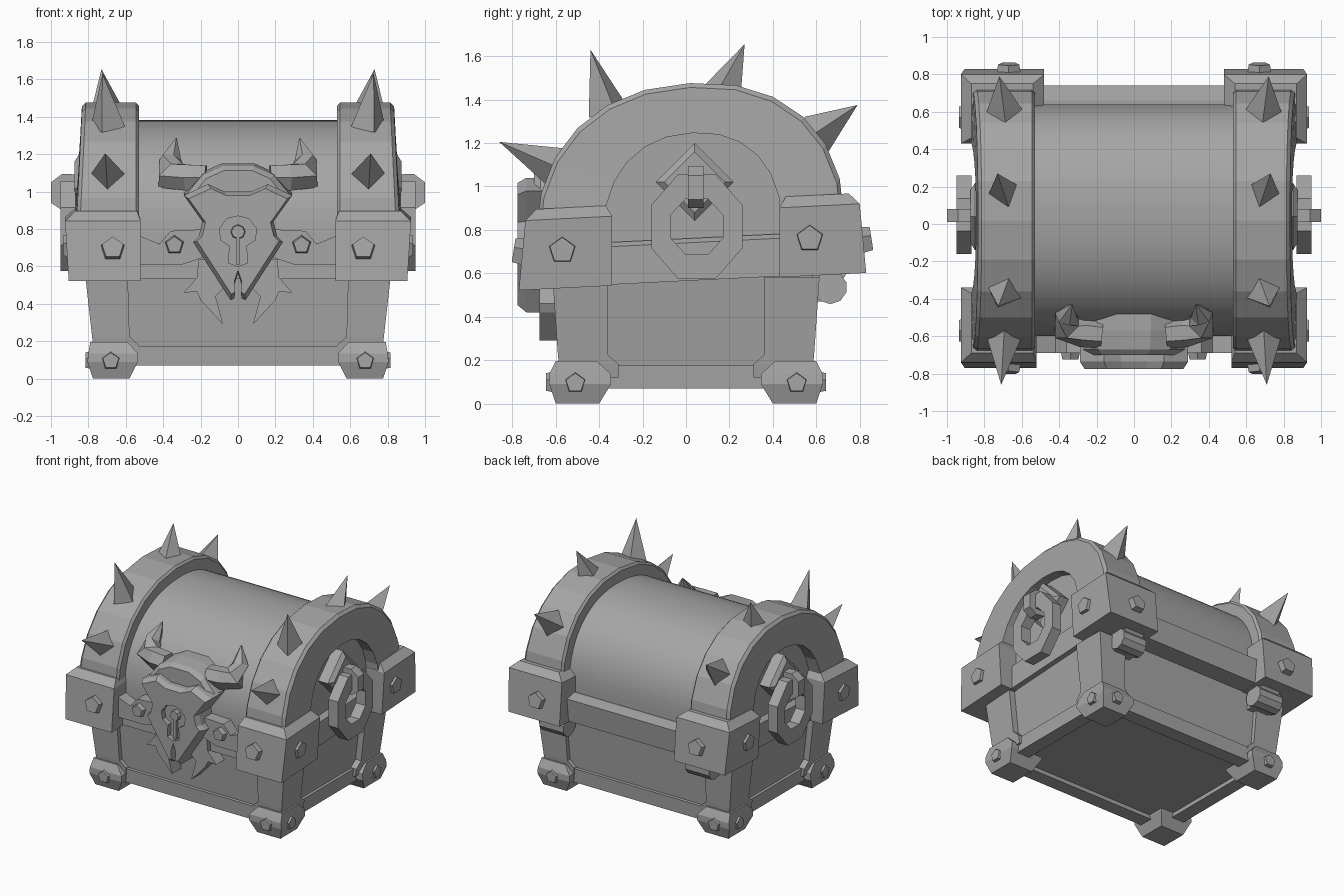
import bpy, bmesh, math
from mathutils import Vector, Matrix

cube = bpy.data.objects.get("Cube")
if cube:
    bpy.data.objects.remove(cube, do_unlink=True)

grey = bpy.data.materials.new("plain grey")
grey.use_nodes = True
grey.diffuse_color = (0.38, 0.38, 0.38, 1)
grey.node_tree.nodes["Principled BSDF"].inputs["Base Color"].default_value = (0.38, 0.38, 0.38, 1)

LID_SLOPE = 0.05
SIDES = ((1, "left"), (-1, "right"))
ENDS = ((-1, "front"), (1, "back"))


def finish(name, bm, tilt=False, smooth=False):
    if tilt:  # the lid sits slightly higher at the back
        for v in bm.verts:
            v.co.z += LID_SLOPE * v.co.y
    bmesh.ops.recalc_face_normals(bm, faces=bm.faces)
    mesh = bpy.data.meshes.new(name)
    bm.to_mesh(mesh)
    bm.free()
    mesh.materials.append(grey)
    obj = bpy.data.objects.new(name, mesh)
    bpy.context.collection.objects.link(obj)
    if smooth:
        bpy.ops.object.select_all(action='DESELECT')
        obj.select_set(True)
        bpy.context.view_layer.objects.active = obj
        bpy.ops.object.shade_smooth_by_angle(angle=math.radians(30))
    return obj


def loft(name, rings, cyclic=False, **kw):
    """Skin a list of equal rings; cap the ends unless cyclic."""
    bm = bmesh.new()
    rows = [[bm.verts.new(p) for p in ring] for ring in rings]
    n = len(rows[0])
    pairs = list(zip(rows, rows[1:])) + ([(rows[-1], rows[0])] if cyclic else [])
    for a, b in pairs:
        for i in range(n):
            j = (i + 1) % n
            bm.faces.new((a[i], a[j], b[j], b[i]))
    if not cyclic:
        bm.faces.new(rows[0])
        bm.faces.new(rows[-1])
    return finish(name, bm, **kw)


def spike(name, base, tip, r1, r2, sides, **kw):
    bm = bmesh.new()
    base, tip = Vector(base), Vector(tip)
    axis = tip - base
    turn = axis.to_track_quat('Z', 'Y').to_matrix().to_4x4()
    bmesh.ops.create_cone(bm, cap_ends=True, segments=sides, radius1=r1, radius2=r2,
                          depth=axis.length, matrix=Matrix.Translation((base + tip) / 2) @ turn)
    return finish(name, bm, **kw)


def rect(x0, x1, y0, y1, z, sx=1, sy=1):
    return [(sx * x, sy * y, z) for x, y in ((x0, y0), (x1, y0), (x1, y1), (x0, y1))]


def box_ring(hx, hy, z):
    return rect(-hx, hx, -hy, hy, z)


def mirrored(half):
    """Complete a right half outline across x = 0."""
    return half + [(-x, z) for x, z in reversed(half) if x > 0]


def facing(outline, y, scale=1, cz=0.78, sx=1):
    return [(sx * x * scale, y, cz + (z - cz) * scale) for x, z in outline]


def arch(ry, rz, steps, cy=0.02, cz=0.8):
    """Slightly boxy half ellipse on short legs."""
    pts = []
    for i in range(steps + 1):
        c, s = math.cos(math.pi * i / steps), abs(math.sin(math.pi * i / steps))
        pts.append((cy + ry * math.copysign(abs(c) ** 0.9, c), cz + rz * s ** 0.9))
    return [(pts[0][0], 0.66)] + pts + [(pts[-1][0], 0.66)]


# Lower chest: recessed core, bottom rim
loft("chest_core", [box_ring(0.72, 0.55, 0.1), box_ring(0.775, 0.585, 0.6)])
loft("bottom_rim", [box_ring(0.745, 0.575, 0.07), box_ring(0.75, 0.58, 0.175),
                    box_ring(0.64, 0.47, 0.175), box_ring(0.64, 0.47, 0.07)], cyclic=True)

# Lid: band, curved barrel, end straps
loft("lid_band", [rect(-0.81, 0.81, -0.64, 0.72, 0.565), rect(-0.81, 0.81, -0.64, 0.74, 0.74),
                  rect(-0.78, 0.78, -0.58, 0.66, 0.76)], tilt=True)
profile = arch(0.62, 0.58, 32)
loft("lid_barrel", [[(x, y, z) for y, z in profile] for x in (-0.77, 0.77)], tilt=True, smooth=True)

outer, inner = arch(0.71, 0.675, 12), arch(0.41, 0.445, 12, cy=0.03)
for sx, side in SIDES:
    rings = []
    for (oy, oz), (iy, iz) in zip(outer, inner):
        lean = 0.865 - 0.05 * (oz - 0.86)
        edge = 0.02 + (oy - 0.02) * 0.98
        rings.append([(sx * 0.53, edge, oz - 0.015), (sx * 0.545, oy, oz), (sx * (lean - 0.02), oy, oz),
                      (sx * lean, edge, oz - 0.02), (sx * (lean + 0.01), iy, iz), (sx * 0.53, iy, iz)])
    loft(side + "_lid_strap", rings, tilt=True)

    # Spikes around each strap
    for i, (by, bz, tx, ty, tz) in enumerate(((-0.59, 1.085, 0.71, -0.86, 1.205),
                                             (-0.36, 1.345, 0.725, -0.44, 1.63),
                                             (0.165, 1.42, 0.73, 0.27, 1.655),
                                             (0.6, 1.24, 0.72, 0.79, 1.375))):
        spike(f"{side}_spike_{i + 1}", (sx * 0.695, by, bz), (sx * tx, ty, tz), 0.098, 0, 4)

    for sy, end in ENDS:
        tag = f"{end}_{side}_"
        # Corner post and foot
        loft(tag + "post", [rect(0.53, 0.765, 0.31, 0.58, 0.12, sx, sy),
                            rect(0.53, 0.775, 0.31, 0.585, 0.18, sx, sy),
                            rect(0.58, 0.78, 0.36, 0.59, 0.225, sx, sy),
                            rect(0.59, 0.82, 0.36, 0.615, 0.58, sx, sy)])
        loft(tag + "foot", [rect(0.58, 0.775, 0.40, 0.60, 0, sx, sy),
                            rect(0.535, 0.805, 0.345, 0.63, 0.09, sx, sy),
                            rect(0.535, 0.80, 0.345, 0.63, 0.135, sx, sy),
                            rect(0.59, 0.79, 0.41, 0.60, 0.195, sx, sy)])
        spike(tag + "foot_bolt", (sx * 0.68, sy * 0.6, 0.095), (sx * 0.68, sy * 0.645, 0.095), 0.055, 0.045, 5)
        spike(tag + "foot_side_bolt", (sx * 0.77, sy * 0.51, 0.095), (sx * 0.815, sy * 0.51, 0.095), 0.055, 0.045, 5)

        # Lid corner guard with bolts
        x0, y0, y1 = (0.52, 0.34, 0.77) if sy < 0 else (0.48, 0.43, 0.83)
        loft(tag + "guard", [rect(x0, 0.905, y0, y1, 0.56, sx, sy),
                             rect(x0, 0.925, y0, y1 - 0.03, 0.88, sx, sy),
                             rect(0.54, 0.87, y0 + 0.03, y1 - 0.08, 0.93, sx, sy)], tilt=True)
        cz = 0.69 if sy < 0 else 0.745
        spike(tag + "guard_bolt", (sx * 0.67, sy * (y1 - 0.04), cz), (sx * 0.67, sy * (y1 + 0.025), cz + 0.01),
              0.07, 0.06, 5)
        spike(tag + "guard_side_bolt", (sx * 0.88, sy * 0.57, cz + 0.015), (sx * 0.935, sy * 0.57, cz + 0.015),
              0.07, 0.06, 5)

    # Hinge barrel with its leaf
    spike(side + "_hinge", (sx * 0.51, 0.665, 0.535), (sx * 0.71, 0.665, 0.535), 0.077, 0.077, 10, smooth=True)
    loft(side + "_hinge_leaf", [rect(0.53, 0.69, 0.57, 0.66, 0.47, sx), rect(0.53, 0.69, 0.57, 0.74, 0.6, sx)])

    # Side handle: diamond plate, bracket, hanging octagonal ring
    diamond = lambda x, r: [(sx * x, 0.04 + r * c, 1.02 + r * s) for c, s in ((0, 1), (1, 0), (0, -1), (-1, 0))]
    loft(side + "_handle_plate", [diamond(0.75, 0.18), diamond(0.85, 0.18), diamond(0.875, 0.14)])
    bracket = ((0.8, 0.92), (0.94, 0.9), (1.0, 0.94), (1.0, 1.05), (0.94, 1.095), (0.8, 1.09))
    loft(side + "_handle_bracket", [[(sx * x, y, z) for x, z in bracket] for y in (0.01, 0.08)])
    octagon = lambda x, ry, rz: [(sx * x, 0.05 + ry * math.cos(a), 0.815 + rz * math.sin(a))
                                 for a in (math.pi * (i + 0.5) / 4 for i in range(8))]
    loft(side + "_handle_ring", [octagon(0.87, 0.227, 0.26), octagon(0.95, 0.227, 0.26),
                                 octagon(0.95, 0.13, 0.14), octagon(0.87, 0.13, 0.14)], cyclic=True)

    # Emblem side straps, bolts, lower fangs
    tab = [(0.15, 0.80), (0.36, 0.79), (0.42, 0.72), (0.54, 0.77), (0.54, 0.61), (0.3, 0.61), (0.15, 0.66)]
    loft(side + "_emblem_strap", [facing(tab, y, sx=sx) for y in (-0.58, -0.69)])
    spike(side + "_emblem_bolt", (sx * 0.34, -0.68, 0.715), (sx * 0.34, -0.725, 0.715), 0.055, 0.045, 5)
    fang = [(0.06, 0.64), (0.21, 0.64), (0.22, 0.54), (0.29, 0.46), (0.22, 0.465), (0.2, 0.42),
            (0.08, 0.29), (0.12, 0.44), (0.06, 0.5)]
    loft(side + "_fang", [facing(fang, y, sx=sx) for y in (-0.54, -0.675)])

    # Curved horn
    path = ((0.17, -0.59, 1.075, 0.075), (0.27, -0.58, 1.075, 0.08), (0.36, -0.545, 1.085, 0.09),
            (0.362, -0.49, 1.17, 0.06), (0.33, -0.43, 1.285, 0.003))
    rings = []
    for i, (x, y, z, r) in enumerate(path):
        a, b = Vector(path[max(i - 1, 0)][:3]), Vector(path[min(i + 1, len(path) - 1)][:3])
        q = (b - a).to_track_quat('Z', 'Y')
        ring = [q @ Vector((r * math.cos(k * math.pi / 3), r * math.sin(k * math.pi / 3), 0)) for k in range(6)]
        rings.append([(sx * (x + p.x), y + p.y, z + p.z) for p in ring])
    loft(side + "_horn", rings)

# Emblem forehead
brow = mirrored([(0.09, 1.15), (0.2, 1.1), (0.29, 0.99), (0.2, 0.86)])
loft("emblem_forehead", [facing(brow, -0.47), facing(brow, -0.57),
                         facing(brow, -0.67, 0.95, 0.9), facing(brow, -0.7, 0.85, 0.9)])

# Emblem face with a sunken lock
face = mirrored([(0, 1.0), (0.07, 1.0), (0.16, 1.04), (0.29, 0.98), (0.19, 0.84), (0.21, 0.76),
                 (0.24, 0.73), (0.04, 0.42), (0.018, 0.43), (0.02, 0.5), (0, 0.56)])
skull = loft("emblem_face", [facing(face, -0.58), facing(face, -0.735), facing(face, -0.775, 0.91)])
lock = mirrored([(0, 0.87), (0.06, 0.855), (0.1, 0.8), (0.09, 0.74), (0.045, 0.71), (0.05, 0.62), (0, 0.6)])
cutter = loft("lock_cutter", [facing(lock, -0.735), facing(lock, -0.85)])
cutter.hide_render = True
cutter.hide_set(True)
cut = skull.modifiers.new("lock recess", 'BOOLEAN')
cut.operation = 'DIFFERENCE'
cut.solver = 'EXACT'
cut.object = cutter
spike("keyhole_boss", (0, -0.73, 0.785), (0, -0.765, 0.785), 0.04, 0.035, 8)
loft("keyhole_slot", [rect(-0.012, 0.012, -0.762, -0.73, z) for z in (0.61, 0.77)])
